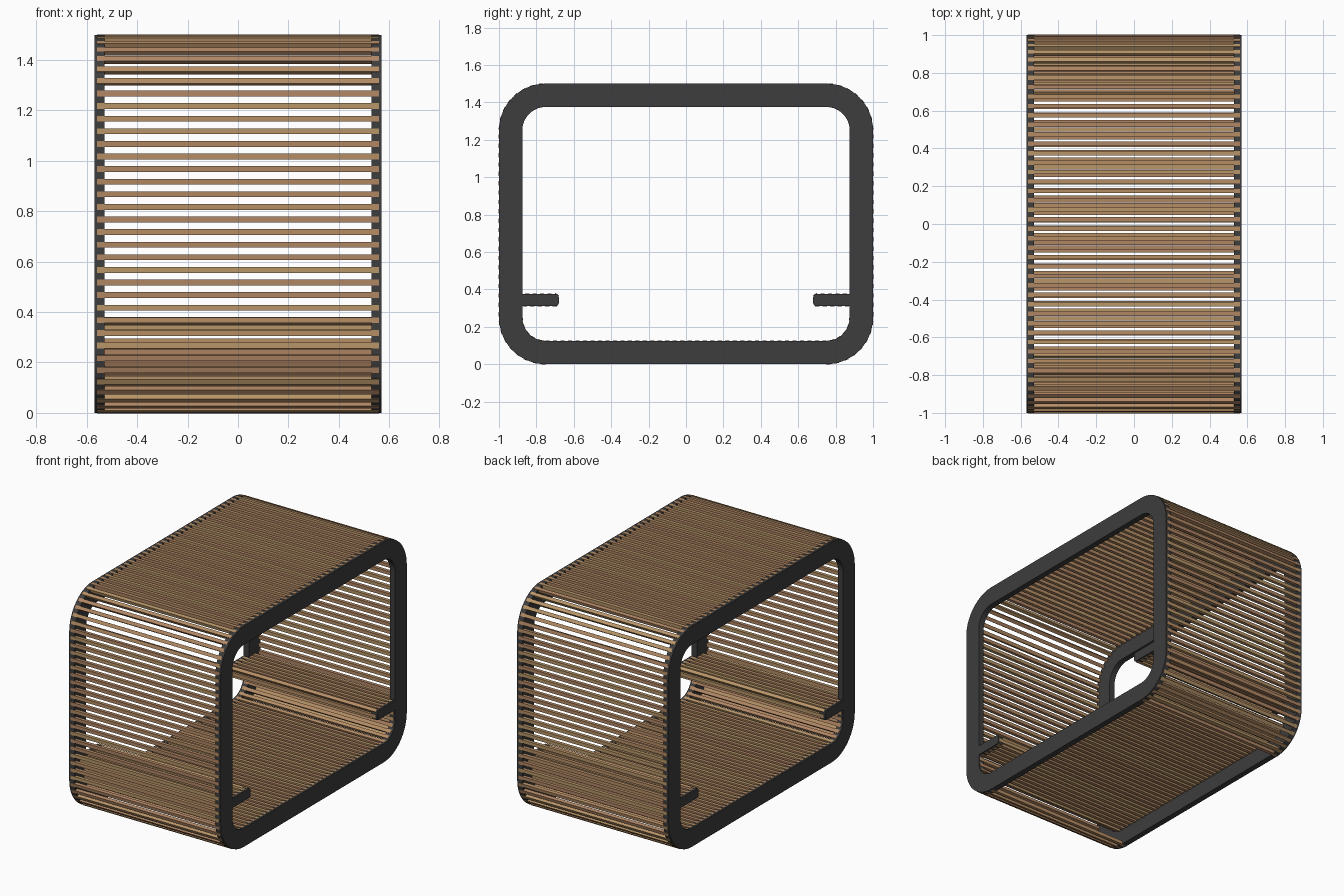
import bpy, bmesh, math, random
from mathutils import Vector

if "Cube" in bpy.data.objects:
    bpy.data.objects.remove(bpy.data.objects["Cube"])

random.seed(4)

def srgb(c):
    return [((v / 255 + 0.055) / 1.055) ** 2.4 for v in c] + [1]

def material(name, c):
    m = bpy.data.materials.new(name)
    m.diffuse_color = srgb(c)
    m.use_nodes = True
    m.node_tree.nodes["Principled BSDF"].inputs["Base Color"].default_value = m.diffuse_color
    return m

DARK = material("dark grey metal", (61, 61, 61))
WOODS = [material("tan wood", (181, 141, 101)),
         material("reddish wood", (176, 134, 100)),
         material("honey wood", (184, 149, 105))]

def finish(name, bm, mats):
    bmesh.ops.recalc_face_normals(bm, faces=bm.faces)
    me = bpy.data.meshes.new(name)
    bm.to_mesh(me)
    bm.free()
    for m in mats:
        me.materials.append(m)
    ob = bpy.data.objects.new(name, me)
    bpy.context.collection.objects.link(ob)
    return ob

def arc(cy, cz, r, a0, a1, n=14):
    return [(cy + r * math.cos(math.radians(a0 + (a1 - a0) * i / n)),
             cz + r * math.sin(math.radians(a0 + (a1 - a0) * i / n))) for i in range(n + 1)]

def rounded(y0, y1, z0, z1, r, n=14):
    return (arc(y1 - r, z0 + r, r, -90, 0, n) + arc(y1 - r, z1 - r, r, 0, 90, n)
            + arc(y0 + r, z1 - r, r, 90, 180, n) + arc(y0 + r, z0 + r, r, 180, 270, n))

# End frames: a rounded ring
def end_frame(name, x0, x1):
    bm = bmesh.new()
    loops = []
    for x in (x0, x1):
        for pts in (rounded(-1, 1, 0, 1.5, 0.25), rounded(-.875, .875, .125, 1.375, 0.125)):
            loops.append([bm.verts.new((x, y, z)) for y, z in pts])
    o0, i0, o1, i1 = loops
    n = len(o0)
    for a, b in ((o0, i0), (i0, i1), (i1, o1), (o1, o0)):
        for k in range(n):
            j = (k + 1) % n
            bm.faces.new((a[k], a[j], b[j], b[k]))
    finish(name, bm, [DARK])

# Bench arms: small rounded brackets on the frames
def bench_arm(name, x0, x1, s):
    bm = bmesh.new()
    pts = rounded(.68, .89, .31, .375, .018, 4)
    a = [bm.verts.new((x0, s * y, z)) for y, z in pts]
    b = [bm.verts.new((x1, s * y, z)) for y, z in pts]
    bm.faces.new(a)
    bm.faces.new(b)
    for k in range(len(a)):
        j = (k + 1) % len(a)
        bm.faces.new((a[k], a[j], b[j], b[k]))
    finish(name, bm, [DARK])

for side, x0, x1 in (("right", .53, .57), ("left", -.57, -.53)):
    end_frame(side + "_end_frame", x0, x1)
    for end, s in (("front", -1), ("back", 1)):
        bench_arm(f"{side}_{end}_bench_arm", x0, x1, s)

# Slats: square rods spaced along a path, mirrored front to back
def slats(name, path, start, pitch, size=.023, proud=.002, half=.56):
    bm = bmesh.new()
    nxt, run = start, 0.0
    for p, q in zip(path, path[1:]):
        p, q = Vector(p), Vector(q)
        length = (q - p).length
        if length < 1e-6:
            continue
        d = (q - p) / length
        inward = Vector((d.y, -d.x))
        while nxt <= run + length:
            c = p + d * (nxt - run) + inward * (size / 2 - proud)
            corners = [c + d * (size / 2 * u) + inward * (size / 2 * v)
                       for u, v in ((-1, -1), (1, -1), (1, 1), (-1, 1))]
            for s in (-1, 1):
                a = [bm.verts.new((-half, s * k.x, k.y)) for k in corners]
                b = [bm.verts.new((half, s * k.x, k.y)) for k in corners]
                faces = [bm.faces.new(a), bm.faces.new(b)]
                for k in range(4):
                    j = (k + 1) % 4
                    faces.append(bm.faces.new((a[k], a[j], b[j], b[k])))
                tone = random.randrange(3)
                for f in faces:
                    f.material_index = tone
            nxt += pitch
        run += length
    finish(name, bm, WOODS)

# Roof, walls and lower corners
shell = [(0, 1.5)] + arc(.75, 1.25, .25, 90, 0) + arc(.75, .25, .25, 0, -90)
slats("outer_slats", shell, .025, .05)

# Floor, inner corners, then around the bench
inner = ([(0, .125)] + arc(.75, .25, .125, -90, 0) + [(.875, .31)]
         + arc(.698, .328, .018, 270, 180, 4) + arc(.698, .357, .018, 180, 90, 4) + [(.965, .375)])
slats("floor_and_bench_slats", inner, .02, .04)
